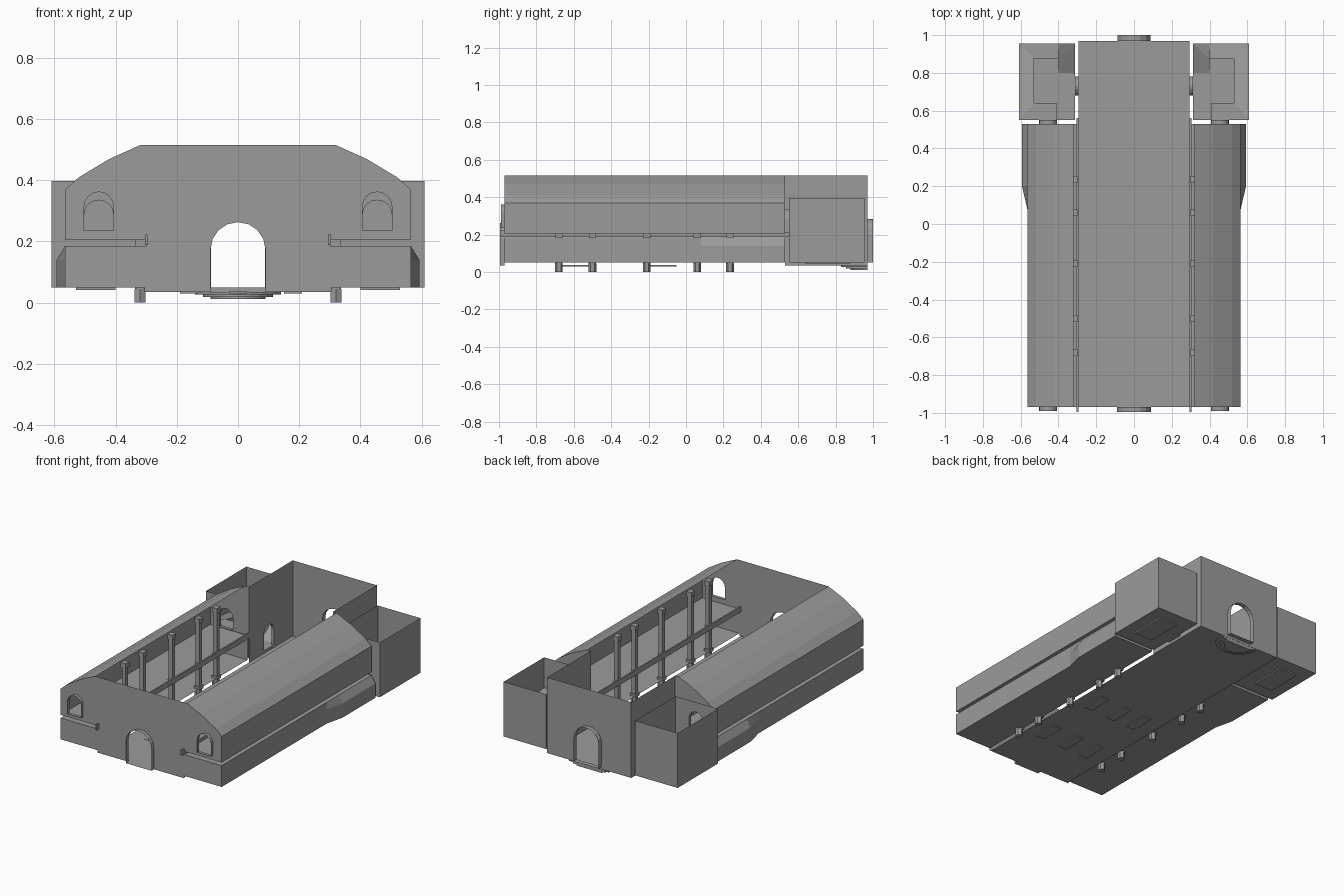
import bpy, bmesh, math
from mathutils import Vector

cube = bpy.data.objects.get("Cube")
if cube:
    bpy.data.objects.remove(cube, do_unlink=True)

stone = bpy.data.materials.new("grey stone")
stone.use_nodes = True
stone.diffuse_color = (0.33, 0.33, 0.33, 1)
stone.node_tree.nodes["Principled BSDF"].inputs["Base Color"].default_value = (0.33, 0.33, 0.33, 1)


def finish(name, bm):
    bmesh.ops.recalc_face_normals(bm, faces=bm.faces)
    mesh = bpy.data.meshes.new(name)
    bm.to_mesh(mesh)
    bm.free()
    mesh.materials.append(stone)
    obj = bpy.data.objects.new(name, mesh)
    bpy.context.collection.objects.link(obj)
    return obj


def arch(centre, half, base, top, steps=8):
    """Round-headed opening as (across, z) points, bottom to bottom."""
    spring = top - half
    curve = [(centre + half * math.cos(math.pi * i / steps),
              spring + half * math.sin(math.pi * i / steps)) for i in range(steps + 1)]
    return [(centre + half, base)] + curve + [(centre - half, base)]


def sheet(name, loops, place):
    """Flat wall: the first loop is the outline, the others are holes."""
    bm = bmesh.new()
    edges = []
    for loop in loops:
        vs = [bm.verts.new(place(*p)) for p in loop]
        edges += [bm.edges.new((vs[i], vs[(i + 1) % len(vs)])) for i in range(len(vs))]
    bmesh.ops.triangle_fill(bm, edges=edges, use_beauty=True)
    return finish(name, bm)


def loft(name, rows, closed=False):
    """Skin between matching rows of points."""
    bm = bmesh.new()
    grid = [[bm.verts.new(p) for p in row] for row in rows]
    for a, b in zip(grid, grid[1:]):
        for i in range(len(a) if closed else len(a) - 1):
            j = (i + 1) % len(a)
            bm.faces.new((a[i], a[j], b[j], b[i]))
    return finish(name, bm)


def reveal(name, points, place_a, place_b):
    loft(name, [[place_a(*p) for p in points], [place_b(*p) for p in points]], True)


def box(name, x, y, z, bm=None):
    own = bm is None
    bm = bm or bmesh.new()
    made = bmesh.ops.create_cube(bm, size=1)["verts"]
    for v in made:
        v.co = Vector([lo + (c + 0.5) * (hi - lo) for c, (lo, hi) in zip(v.co, (x, y, z))])
    return finish(name, bm) if own else None


def span(s, a, b):
    return tuple(sorted((s * a, s * b)))


def at_y(y):
    return lambda x, z: (x, y, z)


def at_x(x):
    return lambda y, z: (x, y, z)


FRONT, AISLE_END, BACK = -0.97, 0.53, 0.97
NAVE, TOP, FLOOR = 0.295, 0.515, 0.035
roof = [(0.565, 0.205), (0.565, 0.37), (0.52, 0.41), (0.42, 0.47), (0.32, TOP)]

# Front wall with doorway, gallery slots and two windows
door = arch(0, 0.09, FLOOR, 0.263)
half = [(0.305, FLOOR), (0.305, 0.05), (0.565, 0.05), (0.565, 0.185),
        (0.3, 0.185), (0.3, 0.205)] + roof
outline = half + [(-x, z) for x, z in reversed(half)] + door[::-1]
windows = [arch(s * 0.455, 0.048, 0.235, 0.362) for s in (1, -1)]
sheet("front_wall", [outline] + windows, at_y(FRONT))
reveal("front_doorway", door, at_y(FRONT), at_y(-0.995))
for w in windows:
    reveal("front_window_frame", w, at_y(FRONT), at_y(-0.99))

# Nave floor and rear wall with doorway
sheet("nave_floor", [[(-NAVE, FRONT), (NAVE, FRONT), (NAVE, BACK), (-NAVE, BACK)]],
      lambda x, y: (x, y, FLOOR))
rear_door = arch(0, 0.088, 0.05, 0.285)
sheet("rear_wall", [[(-NAVE, FLOOR), (NAVE, FLOOR), (NAVE, TOP), (-NAVE, TOP)], rear_door],
      at_y(BACK))
reveal("rear_doorway", rear_door, at_y(BACK), at_y(1.0))

# Floor slabs
for x, shift in ((-0.16, 0), (0, 0.005), (0.18, 0.015)):
    for y in (-0.145, -0.587):
        box("floor_slab", (x - 0.03, x + 0.03), (y + shift - 0.08, y + shift + 0.08),
            (FLOOR - 0.006, FLOOR + 0.002))

# Half-round steps below the rear door
for r, top, low in ((0.14, 0.034, 0.027), (0.115, 0.027, 0.019), (0.09, 0.019, 0.011)):
    pts = [(r * math.cos(math.pi * i / 10), BACK - r * math.sin(math.pi * i / 10))
           for i in range(11)]
    sheet("rear_step", [pts], lambda x, y: (x, y, low))
    loft("rear_step_edge", [[(x, y, z) for x, y in pts] for z in (low, top)], True)

for s, side in ((1, "left"), (-1, "right")):
    # Lower aisle, flared outward toward the back
    lower = []
    for y, w in ((FRONT, 0.565), (0.08, 0.565), (0.2, 0.593), (AISLE_END, 0.593)):
        prof = [(0.305, 0.05), (w, 0.05), (w, 0.14), (0.565, 0.185), (0.305, 0.185)]
        lower.append([(s * x, y, z) for x, z in prof])
    loft(side + "_lower_aisle", lower)
    sheet(side + "_lower_aisle_end", [[(p[0], p[2]) for p in lower[-1]]], at_y(AISLE_END))

    # Gallery floor, outer wall and sloping roof
    upper = [(s * x, z) for x, z in [(0.305, 0.205)] + roof]
    loft(side + "_gallery_and_roof", [[(x, y, z) for x, z in upper] for y in (FRONT, AISLE_END)])
    gallery_door = arch(s * 0.455, 0.048, 0.21, 0.335)
    end = [(s * 0.295, 0.206)] + upper[1:] + [(s * 0.295, TOP)]
    sheet(side + "_gallery_end", [end, gallery_door], at_y(AISLE_END))
    reveal(side + "_gallery_doorway", gallery_door, at_y(AISLE_END), at_y(0.55))

    # Gallery rail
    box(side + "_gallery_rail", span(s, 0.295, 0.304), (-0.995, 0.56), (0.188, 0.222))

    # Columns on hexagonal feet
    for y in (-0.68, -0.5, -0.21, 0.06, 0.235):
        bm = bmesh.new()
        foot = bmesh.ops.create_cone(bm, cap_ends=True, segments=6, radius1=0.021,
                                     radius2=0.021, depth=0.045)["verts"]
        bmesh.ops.translate(bm, verts=foot, vec=(s * 0.32, y, 0.0225))
        for r, z in ((0.013, (0.04, 0.49)), (0.02, (0.045, 0.065)),
                     (0.019, (0.185, 0.206)), (0.018, (0.465, 0.495))):
            box("", (s * 0.317 - r, s * 0.317 + r), (y - r, y + r), z, bm)
        finish(side + "_column", bm)

    # Rear nave side wall with passage to the tower
    passage = arch(0.73, 0.05, 0.052, 0.2)
    wall = [(AISLE_END, FLOOR), (BACK, FLOOR), (BACK, TOP), (AISLE_END, TOP)]
    sheet(side + "_rear_side_wall", [wall, passage], at_x(s * NAVE))
    reveal(side + "_tower_passage", passage, at_x(s * NAVE), at_x(s * 0.312))

    # Open tower: floor, four walls, openings to nave and gallery
    x0, x1, y0, y1, z0, z1 = 0.312, 0.61, 0.55, 0.955, 0.05, 0.397
    sheet(side + "_tower_floor", [[(x0, y0), (x1, y0), (x1, y1), (x0, y1)]],
          lambda x, y: (s * x, y, z0))
    loft(side + "_tower_outer_walls", [[(s * x, y, z) for x, y in
         ((x1, y0), (x1, y1), (x0, y1))] for z in (z0, z1)])
    sheet(side + "_tower_inner_wall",
          [[(y0, z0), (y1, z0), (y1, z1), (y0, z1)], passage], at_x(s * x0))
    sheet(side + "_tower_front_wall",
          [[(s * x0, z0), (s * x1, z0), (s * x1, z1), (s * x0, z1)], gallery_door], at_y(y0))

    # Stair ramp winding around the tower core
    ramp = [((0.41, 0.55), (0.41, 0.64), 0.205), ((0.61, 0.55), (0.53, 0.64), 0.205),
            ((0.61, 0.955), (0.53, 0.875), 0.15), ((0.40, 0.955), (0.40, 0.875), 0.12),
            ((0.312, 0.955), (0.40, 0.875), 0.10), ((0.312, 0.8), (0.40, 0.8), 0.05)]
    loft(side + "_tower_stair", [[(s * a[0], a[1], z), (s * b[0], b[1], z),
                                  (s * b[0], b[1], z0)] for a, b, z in ramp])
    # Sunken slab under the tower core
    box(side + "_tower_slab", span(s, 0.40, 0.53), (0.64, 0.875), (0.042, 0.051))
